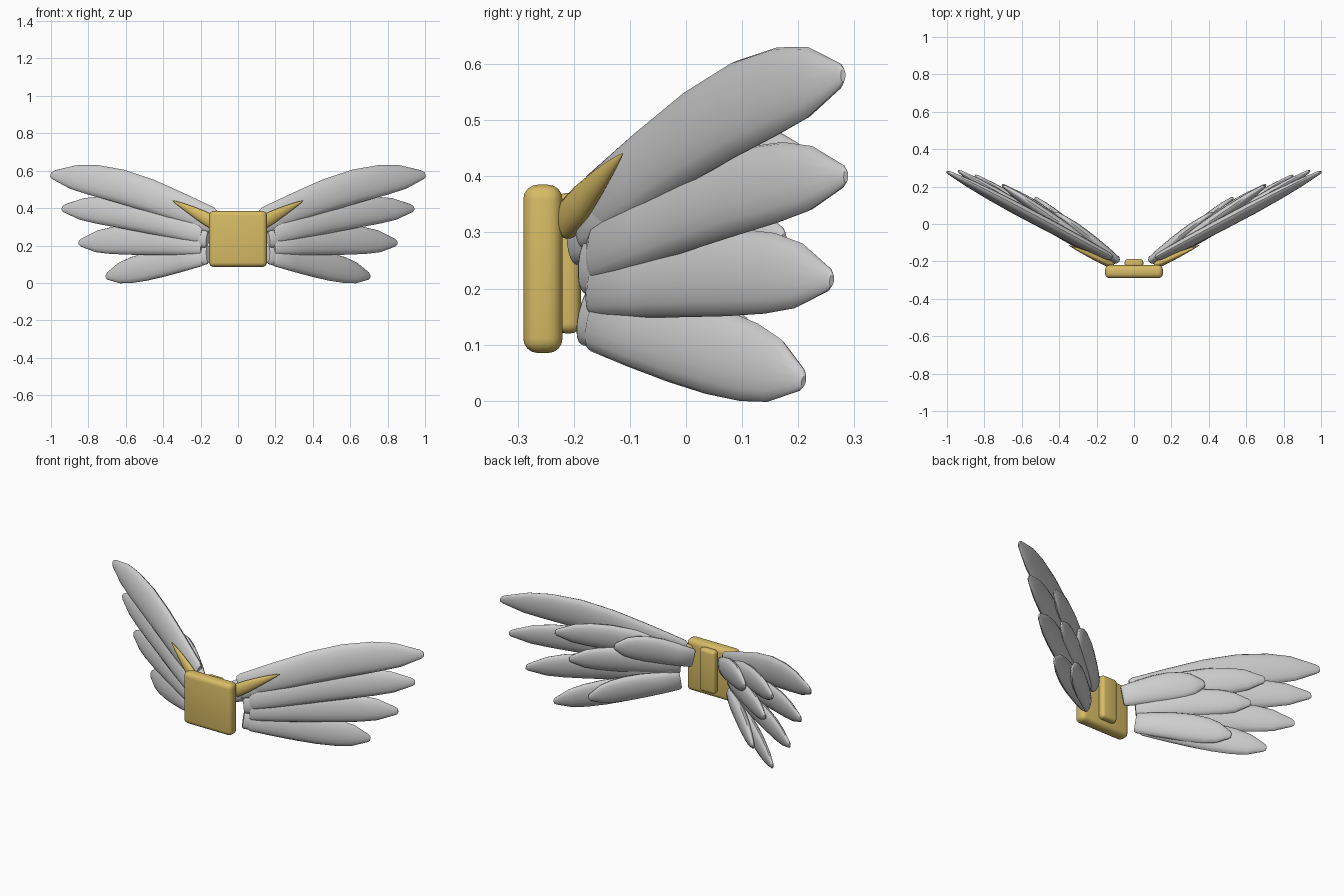
import bpy, bmesh, math
from mathutils import Vector, Matrix

cube = bpy.data.objects.get("Cube")
if cube:
    bpy.data.objects.remove(cube)


def material(name, color):
    m = bpy.data.materials.new(name)
    m.use_nodes = True
    m.diffuse_color = (*color, 1)
    m.node_tree.nodes["Principled BSDF"].inputs["Base Color"].default_value = (*color, 1)
    return m


GOLD = material("gold", (0.68, 0.50, 0.13))
GRAY = material("feather_gray", (0.62, 0.62, 0.62))


def finish(name, bm, mat, mirror=False):
    bmesh.ops.recalc_face_normals(bm, faces=bm.faces)
    mesh = bpy.data.meshes.new(name)
    bm.to_mesh(mesh)
    bm.free()
    mesh.materials.append(mat)
    ob = bpy.data.objects.new(name, mesh)
    bpy.context.collection.objects.link(ob)
    if mirror:
        ob.modifiers.new("mirror", 'MIRROR').use_mirror_merge = False
    bpy.ops.object.select_all(action='DESELECT')
    ob.select_set(True)
    bpy.context.view_layer.objects.active = ob
    bpy.ops.object.shade_smooth_by_angle(angle=math.radians(50))
    return ob


def rounded_box(name, center, size, radius):
    bm = bmesh.new()
    bmesh.ops.create_cube(bm, size=1)
    for v in bm.verts:
        v.co = Vector(center) + Vector(a * b for a, b in zip(v.co, size))
    bmesh.ops.bevel(bm, geom=bm.edges[:], offset=radius, segments=4,
                    profile=0.5, affect='EDGES')
    return finish(name, bm, GOLD)


def blade(name, root, tip, bow, profile, width, thick, tilt, mat, sides=16):
    """Loft flat oval sections along a bowed path; profile = (t, width, thickness).
    The tilt rolls the lower edge forward."""
    root, tip = Vector(root), Vector(tip)
    axis = (tip - root).normalized()
    flat = Vector((-axis.y, axis.x, 0)).normalized()
    across = axis.cross(flat)
    roll = Matrix.Rotation(math.radians(-tilt), 3, axis)
    flat, across = roll @ flat, roll @ across
    bm = bmesh.new()
    rings = []
    for t, w, d in profile:
        c = root.lerp(tip, t) + Vector((0, 0, bow * math.sin(math.pi * t ** 1.2)))
        ring = []
        for i in range(sides):
            a = 2 * math.pi * i / sides
            ring.append(bm.verts.new(c + across * (math.cos(a) * w * width)
                                     + flat * (math.sin(a) * d * thick)))
        rings.append(ring)
    for r, s in zip(rings, rings[1:]):
        for i in range(sides):
            j = (i + 1) % sides
            bm.faces.new((r[i], r[j], s[j], s[i]))
    bm.faces.new(rings[0])
    bm.faces.new(rings[-1])
    return finish(name, bm, mat, mirror=True)


# Back plate and spine block
rounded_box("chest_plate", (0, -0.255, 0.235), (0.31, 0.07, 0.30), 0.026)
rounded_box("spine_block", (0, -0.21, 0.245), (0.10, 0.045, 0.25), 0.018)

# Curved horns, one per side
HORN = [(0, 0.8, 0.8), (0.06, 1, 1), (0.3, 0.9, 0.9), (0.55, 0.66, 0.7),
        (0.8, 0.36, 0.4), (0.95, 0.14, 0.15), (1, 0.04, 0.04)]
blade("horn", (0.12, -0.218, 0.315), (0.35, -0.113, 0.44), 0.002, HORN,
      0.037, 0.02, 0, GOLD)

# Feathers: name, root, tip, bow, half width
FEATHER = [(0, 0.62, 0.5), (0.02, 0.73, 0.75), (0.2, 0.86, 0.95), (0.4, 0.97, 1),
           (0.58, 1, 1), (0.74, 0.92, 0.85), (0.86, 0.74, 0.65),
           (0.985, 0.27, 0.3), (1, 0.14, 0.15)]
FEATHERS = [
    ("long_feather_top", (0.13, -0.18, 0.335), (1.0, 0.28, 0.58), 0.042, 0.09),
    ("long_feather_upper", (0.19, -0.165, 0.265), (0.94, 0.285, 0.40), 0.03, 0.08),
    ("long_feather_lower", (0.19, -0.165, 0.205), (0.85, 0.26, 0.215), 0.018, 0.079),
    ("long_feather_bottom", (0.19, -0.165, 0.145), (0.705, 0.21, 0.035), 0.006, 0.077),
    ("short_feather_upper", (0.14, -0.185, 0.32), (0.70, 0.205, 0.44), 0.02, 0.076),
    ("short_feather_lower", (0.16, -0.18, 0.24), (0.63, 0.175, 0.29), 0.015, 0.074),
    ("short_feather_bottom", (0.16, -0.18, 0.155), (0.53, 0.14, 0.077), 0.012, 0.076),
    ("covert_feather", (0.09, -0.20, 0.295), (0.42, 0.06, 0.375), 0.014, 0.078),
]
for name, root, tip, bow, width in FEATHERS:
    blade(name, root, tip, bow, FEATHER, width, 0.031, 9, GRAY)
